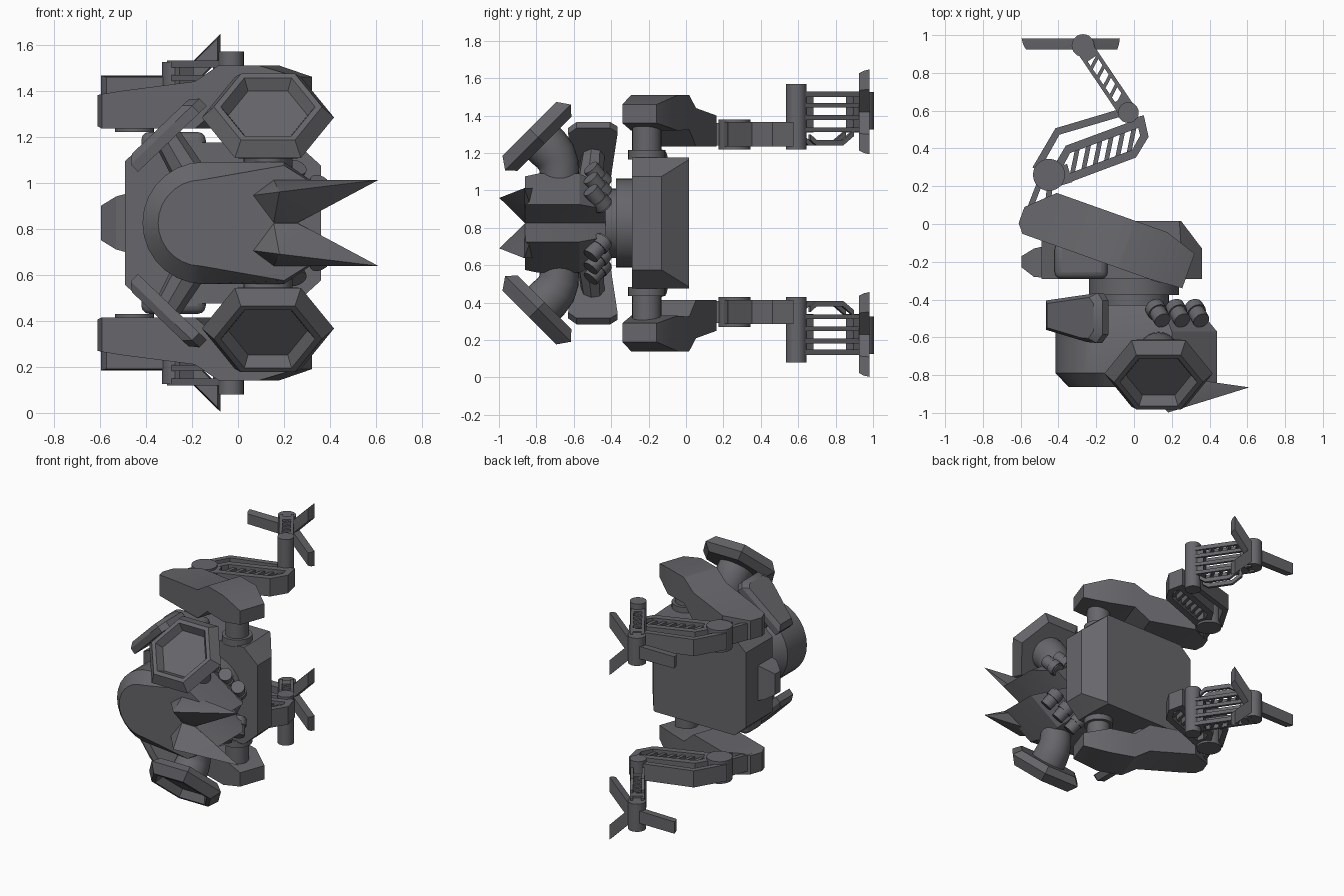
import bpy, bmesh
from math import pi, sin, cos, radians, sqrt
from mathutils import Vector as V

if "Cube" in bpy.data.objects:
    bpy.data.objects.remove(bpy.data.objects["Cube"])

MID = 0.825  # height of the symmetry plane; all z below are relative to it
DARK = bpy.data.materials.new("dark_metal")
DARK.diffuse_color = (.135, .132, .145, 1)
DARK.use_nodes = True
DARK.node_tree.nodes["Principled BSDF"].inputs["Base Color"].default_value = DARK.diffuse_color


def finish(name, bm, mirror=True, bevel=0):
    bmesh.ops.recalc_face_normals(bm, faces=bm.faces)
    me = bpy.data.meshes.new(name)
    bm.to_mesh(me)
    bm.free()
    me.materials.append(DARK)
    me.shade_smooth()
    me.set_sharp_from_angle(angle=radians(28))
    ob = bpy.data.objects.new(name, me)
    bpy.context.collection.objects.link(ob)
    ob.location.z = MID
    if bevel:
        b = ob.modifiers.new("bevel", 'BEVEL')
        b.width, b.segments = bevel, 3
    if mirror:
        m = ob.modifiers.new("mirror", 'MIRROR')
        m.use_axis = (False, False, True)
    return ob


def add_loft(bm, sections):
    rings = [[bm.verts.new(p) for p in s] for s in sections]
    n = len(rings[0])
    for a, b in zip(rings, rings[1:]):
        for i in range(n):
            j = (i + 1) % n
            bm.faces.new((a[i], a[j], b[j], b[i]))
    bm.faces.new(rings[0])
    bm.faces.new(rings[-1])


def loft(name, sections, **kw):
    bm = bmesh.new()
    add_loft(bm, sections)
    return finish(name, bm, **kw)


def add_bar(bm, p, q, width, height):
    # square bar from p to q, height measured along z
    p, q = V(p), V(q)
    n = (q - p).cross(V((0, 0, 1))).normalized() * width / 2
    h = V((0, 0, height / 2))
    add_loft(bm, [[c - n - h, c + n - h, c + n + h, c - n + h] for c in (p, q)])


def add_path(bm, pts, z, width, height):
    # mitred flat strip following xy points
    pts = [V((x, y, z)) for x, y in pts]
    h = V((0, 0, height / 2))
    secs = []
    for i, p in enumerate(pts):
        d = (pts[min(i + 1, len(pts) - 1)] - pts[max(i - 1, 0)]).normalized()
        n = V((d.y, -d.x, 0)) * width / 2
        secs.append([p - n - h, p + n - h, p + n + h, p - n + h])
    add_loft(bm, secs)


def tube(name, p, q, r1, r2=None, seg=24, **kw):
    p, q = V(p), V(q)
    r2 = r1 if r2 is None else r2
    rot = (q - p).to_track_quat('Z', 'Y')
    ring = [V((cos(2 * pi * i / seg), sin(2 * pi * i / seg), 0)) for i in range(seg)]
    return loft(name, [[c + rot @ (v * r) for v in ring] for c, r in ((p, r1), (q, r2))], **kw)


# Hull: rounded back, notched front, bevelled crown
def hull(y, r, cx, zf, k=1.0):
    pts = [(cx + r * cos(pi / 2 + pi * i / 14), r * sin(pi / 2 + pi * i / 14)) for i in range(15)]
    pts += [(.2, -zf), (.44, -.1), (.26, 0), (.44, .1), (.2, zf)]
    return [V((x * k, y, z * k)) for x, z in pts]

loft("hull", [hull(-.43, .265, -.15, .265, .74), hull(-.57, .265, -.15, .265),
              hull(-.79, .265, -.15, .265), hull(-.862, .187, -.16, .25)], mirror=False)

# Front horns
bm = bmesh.new()
for p in [(.065, -.86, .12), (.155, -.86, .187), (.61, -.865, .187), (.26, -.86, 0),
          (.155, -.86, 0), (.18, -.998, .135), (.155, -.8, .187), (.155, -.8, .01)]:
    bm.verts.new(p)
bmesh.ops.convex_hull(bm, input=bm.verts)
finish("horn", bm)

# Waist rings
tube("waist_ring", (0, -.375, 0), (0, -.28, 0), .238, seg=32, mirror=False)
tube("waist_neck", (0, -.46, 0), (0, -.37, 0), .185, seg=32, mirror=False)

# Pelvis
def pelvis(y, xf, zf, xs):
    half = [(xf, zf), (xs, .35), (-.40, .35), (-.49, .27)]
    return [V((x, y, z)) for x, z in half] + [V((x, y, -z)) for x, z in half[::-1]]

loft("pelvis", [pelvis(-.29, .36, .25, .25), pelvis(-.13, .36, .25, .25),
                pelvis(.015, .25, .34, .24)], mirror=False)
loft("pelvis_rear_block", [[V((x, y, z)) for x, y in ((-.42, -.29), (-.14, -.29), (-.14, -.1), (-.42, -.1))]
                           for z in (-.395, .395)], mirror=False, bevel=.035)
loft("tail_block", [[V((x, y0, -z)), V((x, y1, -z)), V((x, y1, z)), V((x, y0, z))]
                    for x, y0, y1, z in ((-.595, -.23, -.17, .075), (-.53, -.28, -.13, .115), (-.4, -.29, -.1, .15))],
     mirror=False)

# Hip axle
tube("hip_axle", (.14, -.21, .3), (.14, -.21, .53), .078)
tube("hip_flange", (.14, -.21, .34), (.14, -.21, .39), .1)

# Thigh: stepped armour lofted along a tilted axis
S, T = V((.942, -.335, 0)), V((.335, .942, 0))
secs = []
for s, t0, t1, z0, z1 in [(-.577, -.2, -.11, .42, .555), (-.54, -.247, -.075, .41, .56), (-.44, -.2475, .018, .41, .575),
                          (-.11, -.2475, .018, .41, .615), (.0, -.2475, .018, .50, .685),
                          (.18, -.2475, .018, .495, .685), (.355, -.235, -.04, .535, .635)]:
    secs.append([S * s + T * t + V((0, 0, z)) for t, z in ((t0, z0), (t1, z0), (t1, z1), (t0, z1))])
loft("thigh", secs)

# Knee
KZ = .475
tube("knee_joint", (-.45, .26, .395), (-.45, .26, .555), .085)
bm = bmesh.new()
add_bar(bm, (-.56, .06, KZ), (-.49, .24, KZ), .03, .12)
add_bar(bm, (-.46, .08, KZ), (-.44, .24, KZ), .03, .12)
finish("knee_links", bm)

# Shin: truss beam with rungs plus a bent outer strut
bm = bmesh.new()
add_path(bm, [(-.42, .215), (.0, .372), (.055, .465), (.03, .57)], KZ, .045, .13)
add_path(bm, [(-.42, .27), (-.35, .395), (.03, .535)], KZ, .045, .13)
add_bar(bm, (-.44, .24, KZ), (-.34, .27, KZ), .1, .13)
for i in range(6):
    a = i / 5.5
    x, y = -.33 + .33 * a, .25 + .122 * a
    add_bar(bm, (x, y, KZ), (x + .035, y + .17, KZ), .024, .09)
finish("shin_truss", bm)
bm = bmesh.new()
add_path(bm, [(-.52, .29), (-.405, .49), (-.05, .595)], KZ, .04, .12)
finish("shin_strut", bm)

# Ankle cage
tube("ankle_joint", (-.03, .59, .395), (-.03, .59, .745), .055)
A, B = V((-.03, .59, 0)), V((-.27, .945, 0))
d = (B - A).normalized()
n = V((d.y, -d.x, 0)) * .037
bm = bmesh.new()
for side in (-1, 1):
    for z, h in ((.69, .03), (.63, .025), (.565, .025), (.5, .025)):
        add_bar(bm, A + n * side + V((0, 0, z)), B + n * side + V((0, 0, z)), .02, h)
    path = [A + d * .06 + V((0, 0, .46)), A + d * .1 + V((0, 0, .43)),
            A + d * .27 + V((0, 0, .43)), A + d * .34 + V((0, 0, .48))]
    for p, q in zip(path, path[1:]):
        add_bar(bm, p + n * side, q + n * side, .02, .03)
for i in range(5):
    c = A + d * (.08 + .06 * i)
    for z in (.69, .5):
        add_bar(bm, c - n - d * .02 + V((0, 0, z)), c + n + d * .02 + V((0, 0, z)), .018, .025)
for k in (.06, .37):
    c = A + d * k + V((0, 0, .595))
    add_bar(bm, c - n, c + n, .05, .22)
finish("ankle_cage", bm)

# Foot: hub and three toes
tube("foot_hub", (-.27, .945, .50), (-.27, .945, .70), .06)
bm = bmesh.new()
back = [(-.27, .55), (-.595, .555), (-.595, .64), (-.27, .64)]
toe = [(-.29, .61), (-.075, .822), (-.075, .715), (-.235, .555)]
for poly in (back, toe, [(x, 1.19 - z) for x, z in toe]):
    cx, cz = sum(p[0] for p in poly) / 4, sum(p[1] for p in poly) / 4
    add_loft(bm, [[V((cx + (x - cx) * k, y, cz + (z - cz) * k)) for x, z in poly]
                  for y, k in ((.925, .86), (.95, .95), (.982, 1))])
finish("toes", bm)

# Hexagonal shoulder dish on a bent neck
C, U = V((.13, -.797, .464)), V((1, 0, 0))
W, N = V((0, 1, 1)) / sqrt(2), V((0, -1, 1)) / sqrt(2)
loft("hex_dish", [[C + N * h + (U * cos(i * pi / 3) + W * sin(i * pi / 3)) * r for i in range(6)]
                  for r, h in ((.235, -.057), (.287, -.008), (.235, .057), (.205, .057), (.172, .005))])
secs = []
for y, z, tilt, r in [(-.77, .437, 45, .12), (-.735, .402, 45, .12), (-.70, .36, 32, .115),
                      (-.68, .31, 14, .108), (-.675, .22, 0, .105)]:
    side = V((0, cos(radians(tilt)), sin(radians(tilt))))
    secs.append([V((.13, y, z)) + (U * cos(a * pi / 12) + side * sin(a * pi / 12)) * r for a in range(24)])
loft("dish_neck", secs)

# Rear side shield with bracket
P, D, Q = V((-.315, -.495, .385)), V((.72, 0, .69)), V((-.69, 0, .72))
outline = [(-.2, .09), (.18, .13), (.215, .09), (.215, -.09), (.17, -.135), (.1, -.13), (-.2, -.065)]
loft("side_shield", [[P + D * u * k + V((0, v * k, 0)) + Q * h for u, v in outline]
                     for h, k in ((-.035, 1), (.01, 1), (.04, .82))])
tube("shield_bracket", P, (-.17, -.52, .14), .06, .08, seg=8)

# Row of three launcher tubes
axis = V((.3, -.5, .6)).normalized()
for i, c in enumerate([(.13, -.475, .255), (.235, -.475, .2), (.335, -.475, .135)]):
    c = V(c)
    tube(f"launcher_tube_{i + 1}", c - axis * .07, c + axis * .06, .045, seg=16)
    tube(f"launcher_cap_{i + 1}", c - axis * .06, c - axis * .01, .053, seg=16)
